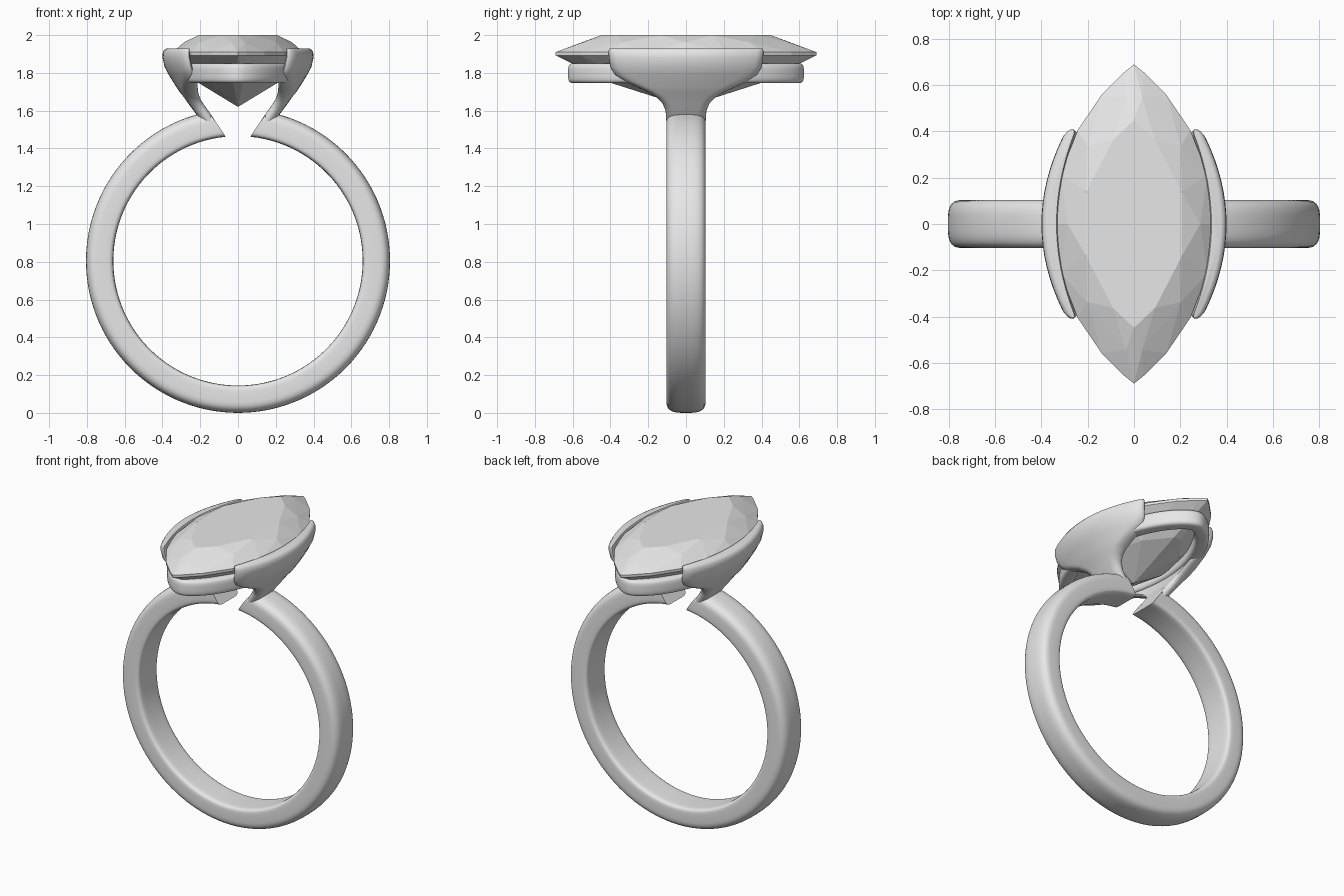
import bpy, bmesh
from math import sin, cos, pi, sqrt, radians

cube = bpy.data.objects.get("Cube")
if cube:
    bpy.data.objects.remove(cube, do_unlink=True)

grey = bpy.data.materials.new("pale_grey")
grey.use_nodes = True
grey.diffuse_color = (0.8, 0.8, 0.8, 1)
grey.node_tree.nodes["Principled BSDF"].inputs["Base Color"].default_value = (0.8, 0.8, 0.8, 1)


def finish(name, bm, smooth=True):
    """Turn a bmesh into a named, shaded object."""
    bmesh.ops.recalc_face_normals(bm, faces=bm.faces[:])
    mesh = bpy.data.meshes.new(name)
    bm.to_mesh(mesh)
    bm.free()
    mesh.materials.append(grey)
    obj = bpy.data.objects.new(name, mesh)
    bpy.context.collection.objects.link(obj)
    bpy.ops.object.select_all(action="DESELECT")
    obj.select_set(True)
    bpy.context.view_layer.objects.active = obj
    if smooth:
        bpy.ops.object.shade_smooth_by_angle(angle=radians(40))
    return obj


def loft(loops, closed=False):
    """Skin a row of equal closed loops, capped unless closed."""
    bm = bmesh.new()
    rows = [[bm.verts.new(p) for p in loop] for loop in loops]
    pairs = list(zip(rows, rows[1:]))
    if closed:
        pairs.append((rows[-1], rows[0]))
    for a, b in pairs:
        for i in range(len(a)):
            j = (i + 1) % len(a)
            bm.faces.new((a[i], a[j], b[j], b[i]))
    if not closed:
        bm.faces.new(rows[0])
        bm.faces.new(rows[-1])
    return bm


def power(v, e):
    return abs(v) ** e * (1 if v >= 0 else -1)


def rounded(a, b, e_plus, e_minus, n=40):
    """Rounded box section; the + and - sides can differ in softness."""
    pts = []
    for i in range(n):
        t = 2 * pi * (i + 0.5) / n
        e = 2 / (e_plus if cos(t) > 0 else e_minus)
        pts.append((a * power(cos(t), e), b * power(sin(t), e)))
    return pts


# Band: open hoop whose ends are cut on a slant
R_IN, R_OUT, CENTRE = 0.66, 0.805, 0.805
section = rounded((R_OUT - R_IN) / 2, 0.104, 3.2, 7)
STEPS = 112
hoop = []
for s in range(STEPS + 1):
    loop = []
    for dr, y in section:
        r = (R_IN + R_OUT) / 2 + dr
        start = 0.1 + 0.1 * (r - R_IN) / (R_OUT - R_IN)
        a = start + (2 * pi - 2 * start) * s / STEPS
        loop.append((r * sin(a), y, CENTRE + r * cos(a)))
    hoop.append(loop)
finish("band", loft(hoop))

# Claws: curved wings flaring up from the band; rows are z, half width, inner x, outer x
LEVELS = [
    (1.50, 0.09, 0.10, 0.15), (1.55, 0.105, 0.125, 0.20), (1.60, 0.108, 0.16, 0.235),
    (1.64, 0.125, 0.19, 0.265), (1.67, 0.155, 0.21, 0.285), (1.70, 0.205, 0.225, 0.31),
    (1.73, 0.27, 0.24, 0.33), (1.76, 0.335, 0.26, 0.348), (1.79, 0.375, 0.285, 0.367),
    (1.83, 0.40, 0.31, 0.388), (1.88, 0.408, 0.325, 0.40), (1.91, 0.41, 0.33, 0.398),
    (1.925, 0.408, 0.332, 0.388), (1.93, 0.405, 0.335, 0.375),
]


def claw_loop(z, w, xi, xo):
    h = (xo - xi) / 2
    side = [(w - h) * (1 - k / 8) for k in range(17)]
    path = [(y, 1) for y in side]
    path += [(-(w - h) - h * sin(pi * k / 8), cos(pi * k / 8)) for k in range(1, 8)]
    path += [(-y, -1) for y in side]
    path += [(w - h + h * sin(pi * k / 8), -cos(pi * k / 8)) for k in range(1, 8)]
    loop = []
    for y, f in path:
        outer, inner = xo - 0.65 * y * y, xi - 0.5 * y * y
        loop.append(((outer + inner) / 2 + f * (outer - inner) / 2, y, z))
    return loop


claws = finish("claws", loft([claw_loop(*lv) for lv in LEVELS]))
claws.modifiers.new("mirror", "MIRROR").use_mirror_merge = False

# Gallery rail: pointed oval hoop under the stone
rail_section = rounded(0.045, 0.053, 4, 4, 24)


def rail_point(t):
    return 0.28 * power(sin(t), 1.3), 0.58 * cos(t)


rail = []
for i in range(96):
    t = 2 * pi * (i + 0.5) / 96
    (x0, y0), (x1, y1) = rail_point(t - 0.02), rail_point(t + 0.02)
    d = sqrt((x1 - x0) ** 2 + (y1 - y0) ** 2)
    nx, ny = -(y1 - y0) / d, (x1 - x0) / d
    x, y = rail_point(t)
    rail.append([(x + nx * o, y + ny * o, 1.798 + dz) for o, dz in rail_section])
finish("gallery_rail", loft(rail, True))

# Stone: faceted marquise, the convex hull of its facet corners
LENGTH, WIDTH = 0.69, 0.345
ARC = (LENGTH ** 2 + WIDTH ** 2) / (2 * WIDTH)


def marquise(t, scale, z):
    y = LENGTH * cos(t)
    x = sqrt(ARC ** 2 - y * y) - (ARC - WIDTH)
    return (scale * x * (1 if sin(t) >= 0 else -1), scale * y, z)


corners = [(0, 0, 1.62)]
for i in range(20):
    t = 2 * pi * i / 20
    corners += [marquise(t, 1, 1.91), marquise(t, 1, 1.893)]
for i in range(10):
    t = 2 * pi * i / 10
    corners.append(marquise(t, 0.65, 2.0))
    corners.append(marquise(t + pi / 10, 0.83, 1.962))
    corners.append(marquise(t + pi / 10, 0.62, 1.75))
bm = bmesh.new()
for c in corners:
    bm.verts.new(c)
bmesh.ops.remove_doubles(bm, verts=bm.verts[:], dist=0.0005)
hull = bmesh.ops.convex_hull(bm, input=bm.verts[:])
loose = [v for v in bm.verts if not v.link_faces]
bmesh.ops.delete(bm, geom=loose, context="VERTS")
bmesh.ops.dissolve_limit(bm, angle_limit=radians(1), verts=bm.verts[:], edges=bm.edges[:])
finish("stone", bm, smooth=False)
